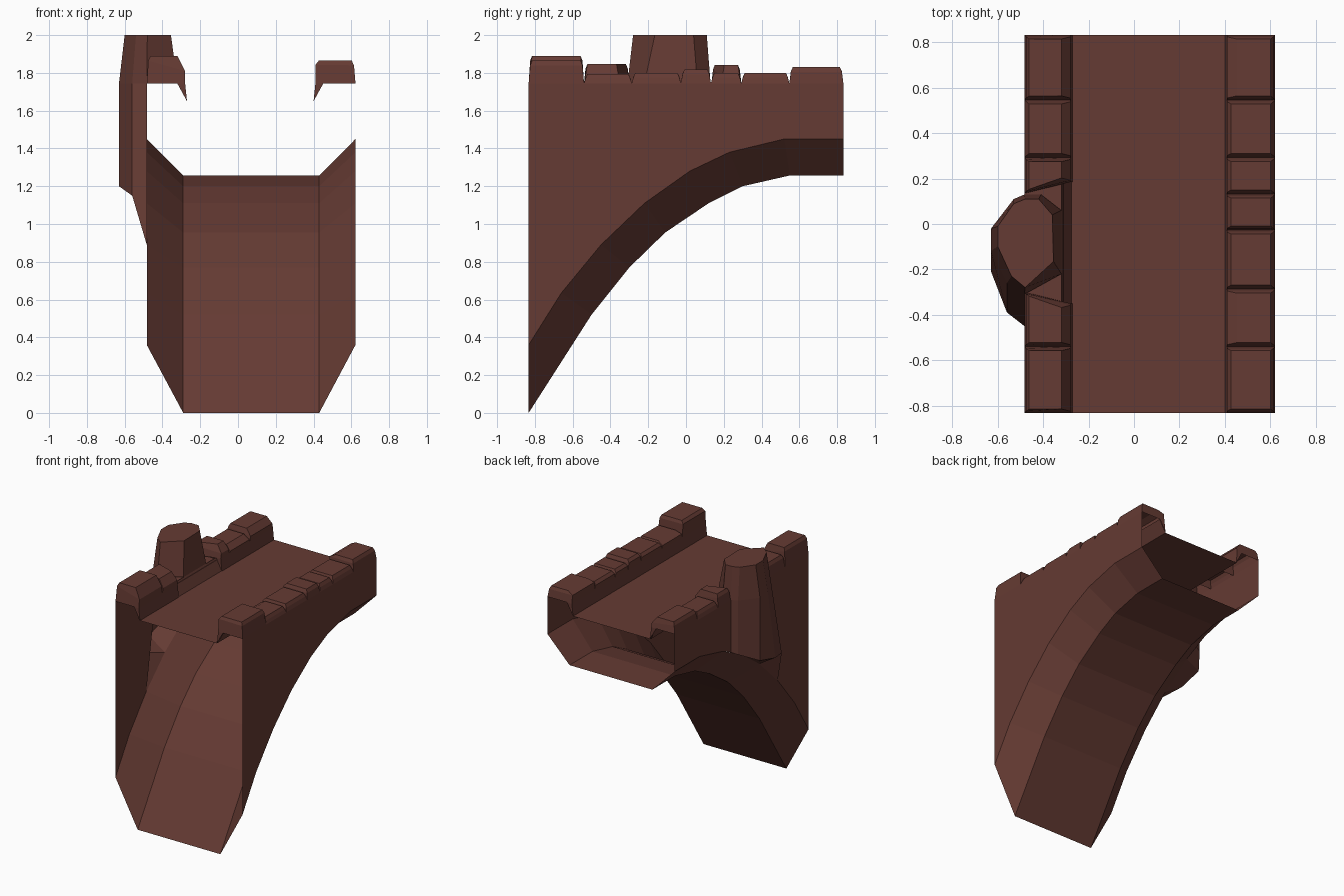
import bpy, bmesh

if "Cube" in bpy.data.objects:
    bpy.data.objects.remove(bpy.data.objects["Cube"])

brick = bpy.data.materials.new("dark red brick")
brick.diffuse_color = (0.13, 0.043, 0.033, 1)
brick.use_nodes = True
brick.node_tree.nodes["Principled BSDF"].inputs["Base Color"].default_value = brick.diffuse_color


def build(name, faces, recalc=True):
    """Make a flat shaded object from a list of faces (each a list of points)."""
    bm = bmesh.new()
    for pts in faces:
        bm.faces.new([bm.verts.new(p) for p in pts])
    bmesh.ops.remove_doubles(bm, verts=bm.verts[:], dist=0.0005)
    if recalc:
        bmesh.ops.recalc_face_normals(bm, faces=bm.faces[:])
    me = bpy.data.meshes.new(name)
    bm.to_mesh(me)
    bm.free()
    me.materials.append(brick)
    ob = bpy.data.objects.new(name, me)
    bpy.context.collection.objects.link(ob)
    return ob


L, R, E, WALL, DECK = -0.483, 0.622, 0.833, 1.745, 1.65

# Half arch: the wall edge curve and the lower soffit curve (y, z)
edge = [(-E, .36), (-.66, .635), (-.45, .89), (-.22, 1.11),
        (.02, 1.28), (.23, 1.38), (.52, 1.45), (E, 1.45)]
soffit = [(-E, 0), (-.5, .52), (-.3, .77), (-.11, .955),
          (.12, 1.11), (.3, 1.2), (.55, 1.257), (E, 1.257)]


def rail(x, pts):
    return [(x, y, z) for y, z in pts]


rails = [rail(L, edge), rail(-.29, soffit), rail(.43, soffit), rail(R, edge)]
faces = []
for a, b in zip(rails, rails[1:]):
    for i in range(7):
        faces.append([a[i], a[i + 1], b[i + 1], b[i]])
build("arch_underside", faces)

# Side walls; the left one is open behind the turret
build("right_wall", [[(R, -E, WALL)] + rail(R, edge) + [(R, E, WALL)]], False)
build("left_wall_front", [[(L, -E, WALL), (L, -.31, WALL), (L, -.45, .89),
                           (L, -.66, .635), (L, -E, .36)]], False)
build("left_wall_back", [[(L, .13, WALL), (L, E, WALL), (L, E, 1.45), (L, .52, 1.45),
                          (L, .23, 1.38), (L, .13, 1.333)]], False)

# Road deck with sloping kerbs
build("deck", [[(-.275, -E, DECK), (.4, -E, DECK), (.4, E, DECK), (-.275, E, DECK)]], False)
build("left_kerb", [[(-.32, -E, WALL), (-.275, -E, DECK), (-.275, E, DECK), (-.32, E, WALL)]], False)
build("right_kerb", [[(.4, -E, DECK), (.455, -E, WALL), (.455, E, WALL), (.4, E, DECK)]], False)
build("turret_bed", [[(L, -.35, 1.73), (-.31, -.35, 1.73), (-.31, .19, 1.73), (L, .19, 1.73)]], False)


def block(name, xo, xi, y0, y1, top, slope, drop, n0=0, n1=0):
    """Chamfered parapet stone: xo outer, xi inner; n0/n1 notch the inner corners."""
    s = 1 if xi > xo else -1
    # Each level: outer x, inner x, outer z, inner z, end inset
    levels = [(xo, xi, WALL, WALL, 0),
              (xo + s * .008, xi, top - .025, top - drop, .008),
              (xo + s * .02, xi - s * slope, top, top, .018)]
    rings = []
    for o, i, zo, zi, d in levels:
        rings.append([(o, y0 + d, zo), (i, y0 + d + n0, zi),
                      (i, y1 - d - n1, zi), (o, y1 - d, zo)])
    fs = [rings[2]]
    for a, b in zip(rings, rings[1:]):
        for k in range(4):
            m = (k + 1) % 4
            fs.append([a[k], a[m], b[m], b[k]])
    # Skirt from the stone down to the deck, with small end triangles
    a, b = rings[0][1], rings[0][2]
    al, bl = (xi + s * .01, a[1], DECK), (xi + s * .01, b[1], DECK)
    fs.append([a, b, bl, al])
    for p, q in ((a, al), (b, bl)):
        fs.append([p, q, (xi - s * .042, p[1], WALL)])
    build(name, fs)


# Right parapet: y range, height, inner slope
cuts = [-E, -.54, -.287, -.027, .132, .293, .547, E]
tops = [1.865, 1.795, 1.80, 1.817, 1.80, 1.80, 1.83]
for i, t in enumerate(tops):
    sl = .045 if i in (1, 6) else .018
    block(f"right_parapet_stone_{i + 1}", R, .41, cuts[i], cuts[i + 1], t, sl, .022)

# Left parapet, broken by the turret
left = [(-E, -.54, 1.89, .08, 0, 0), (-.54, -.30, 1.847, .06, 0, .05),
        (.135, .293, 1.843, .06, .05, 0), (.293, .547, 1.80, .04, 0, 0),
        (.547, E, 1.83, .05, 0, 0)]
for i, (a, b, t, d, n0, n1) in enumerate(left):
    block(f"left_parapet_stone_{i + 1}", L, -.28, a, b, t, .04, d, n0, n1)

# Turret: tapered top, upright middle, corbel that meets the arch edge
top = [(-.36, .04), (-.42, .11), (-.48, .11), (-.53, .09), (-.60, -.01),
       (-.60, -.10), (-.54, -.23), (-.48, -.28), (-.355, -.165)]
mid = [(-.32, .06), (-.41, .13), (L, .13), (-.53, .11), (-.63, -.02),
       (-.63, -.12), (-.56, -.26), (L, -.31), (-.32, -.22)]
T = [(x, y, 2.0) for x, y in top]
M = [(x, y, WALL) for x, y in mid]
B = [(-.285, .08, DECK), (-.40, .14, DECK), (L, .13, 1.333), (-.53, .11, 1.32),
     (-.63, -.02, 1.25), (-.63, -.21, 1.2), (-.56, -.39, 1.15), (L, -.45, .89),
     (-.285, -.24, DECK)]
faces = [T]
for k in range(9):
    m = (k + 1) % 9
    faces.append([T[k], T[m], M[m], M[k]])
    if 2 <= k <= 6 or k == 8:
        faces.append([M[k], M[m], B[m], B[k]])
# Corbel underside down to the arch edge
w = [(L, .02, 1.28), (L, -.22, 1.11)]
faces += [[B[2], B[3], w[0]], [B[3], B[4], w[0]], [B[4], B[5], w[1], w[0]],
          [B[5], B[6], w[1]], [B[6], B[7], w[1]]]
build("turret", faces)
